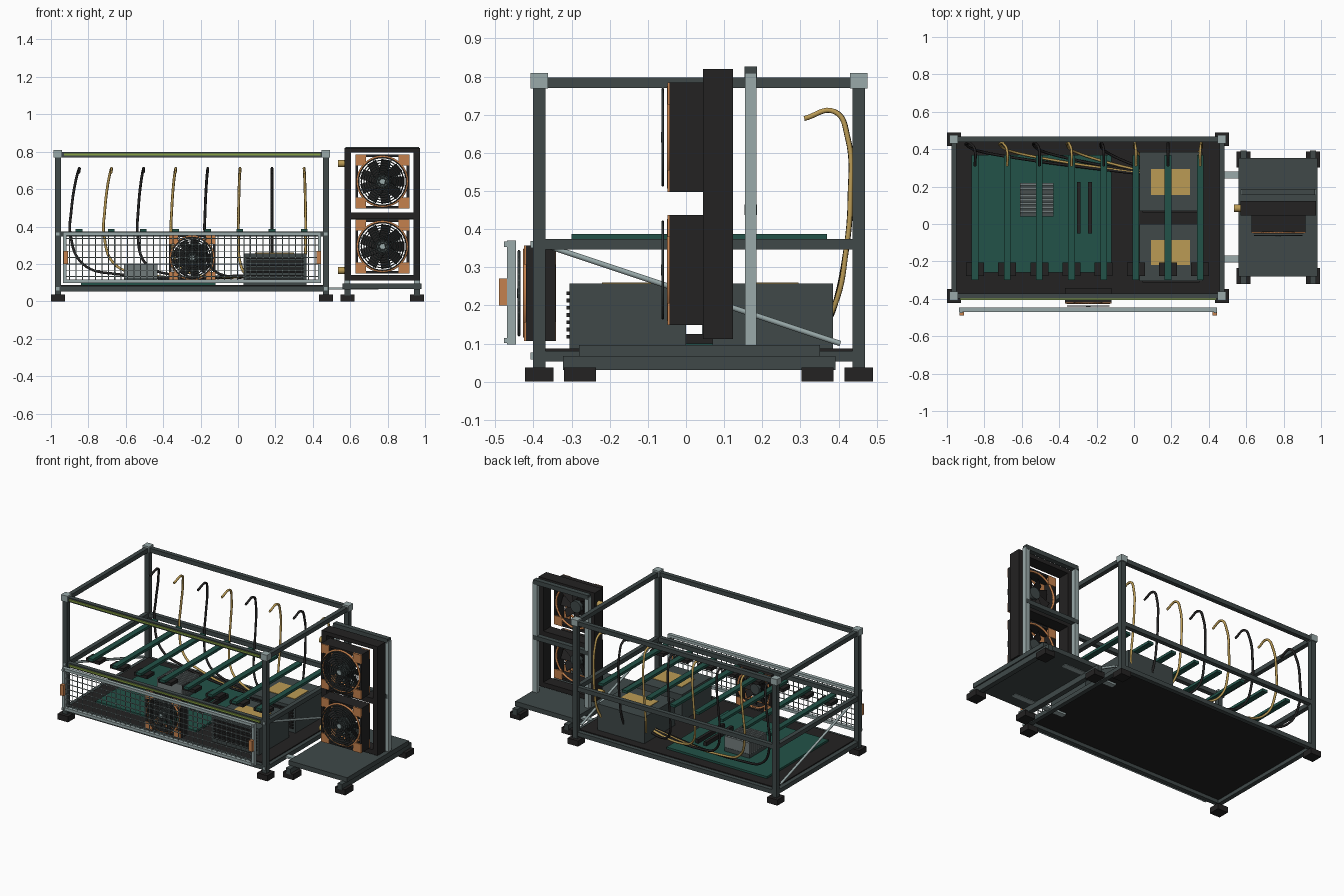
import bpy, bmesh, math
from mathutils import Matrix, Vector

old = bpy.data.objects.get("Cube")
if old:
    bpy.data.objects.remove(old, do_unlink=True)


def material(name, r, g, b):
    m = bpy.data.materials.new(name)
    m.use_nodes = True
    m.diffuse_color = (r, g, b, 1)
    m.node_tree.nodes["Principled BSDF"].inputs["Base Color"].default_value = (r, g, b, 1)
    return m


SLATE = material("slate frame", 0.05, 0.066, 0.066)
STEEL = material("light steel", 0.32, 0.4, 0.4)
BLACK = material("black plastic", 0.017, 0.016, 0.016)
GREEN = material("board green", 0.016, 0.085, 0.065)
ORANGE = material("copper orange", 0.56, 0.22, 0.075)
GOLD = material("gold", 0.5, 0.33, 0.09)
SILVER = material("heat sink grey", 0.17, 0.2, 0.2)
LIME = material("lime strip", 0.25, 0.36, 0.06)


def finish(name, bm, mat):
    me = bpy.data.meshes.new(name)
    bm.to_mesh(me)
    bm.free()
    me.materials.append(mat)
    ob = bpy.data.objects.new(name, me)
    bpy.context.collection.objects.link(ob)
    return ob


def boxes(name, mat, items):
    """Each item is (x range, y range, z range)."""
    bm = bmesh.new()
    for item in items:
        mid = Vector([(a + b) / 2 for a, b in item])
        size = [b - a for a, b in item]
        bmesh.ops.create_cube(bm, size=1, matrix=Matrix.Translation(mid) @ Matrix.Diagonal((*size, 1)))
    return finish(name, bm, mat)


def near(c, half):
    return (c - half, c + half)


def tubes(name, mat, paths, radius, cyclic=False, smooth=False):
    cu = bpy.data.curves.new(name, 'CURVE')
    cu.dimensions = '3D'
    cu.bevel_depth = radius
    cu.bevel_resolution = 1
    cu.resolution_u = 8
    for path in paths:
        sp = cu.splines.new('BEZIER' if smooth else 'POLY')
        pts = sp.bezier_points if smooth else sp.points
        pts.add(len(path) - 1)
        for p, co in zip(pts, path):
            if smooth:
                p.co = co
                p.handle_left_type = p.handle_right_type = 'AUTO'
            else:
                p.co = (*co, 1)
        sp.use_cyclic_u = cyclic
    cu.materials.append(mat)
    ob = bpy.data.objects.new(name, cu)
    bpy.context.collection.objects.link(ob)
    return ob


def cylinder(name, mat, loc, r, depth, axis):
    rot = (math.pi / 2, 0, 0) if axis == 'Y' else (0, math.pi / 2, 0)
    bpy.ops.mesh.primitive_cylinder_add(vertices=24, radius=r, depth=depth, location=loc, rotation=rot)
    ob = bpy.context.object
    ob.name = name
    ob.data.materials.append(mat)
    bpy.ops.object.shade_smooth_by_angle()


def circle(x, y, z, r, n=40):
    return [(x + r * math.cos(t * math.tau / n), y, z + r * math.sin(t * math.tau / n)) for t in range(n)]


def fan(name, x, z, y0, y1, h):
    """Square case with coloured corners, ring, blades and a wire guard."""
    w, pad, y = 0.014, 0.2 * h, (y0 + y1) / 2
    case = [(near(x + s * (h - w / 2), w / 2), (y0, y1), near(z, h)) for s in (-1, 1)]
    case += [(near(x, h), (y0, y1), near(z + s * (h - w / 2), w / 2)) for s in (-1, 1)]
    boxes(name + "_case", BLACK, case)
    boxes(name + "_corner_pads", ORANGE,
          [(near(x + sx * (h - pad), pad), near(yy, 0.005), near(z + sz * (h - pad), pad))
           for sx in (-1, 1) for sz in (-1, 1) for yy in (y0, y1 - 0.004)])
    tubes(name + "_ring", ORANGE, [circle(x, y0, z, 0.92 * h), circle(x, y1 - 0.006, z, 0.92 * h)], 0.007, True)
    # Pitched blades
    bm = bmesh.new()
    for k in range(9):
        m = (Matrix.Translation((x, y, z)) @ Matrix.Rotation(k * math.tau / 9, 4, 'Y')
             @ Matrix.Translation((0.52 * h, 0, 0)) @ Matrix.Rotation(math.radians(28), 4, 'X')
             @ Matrix.Diagonal((0.6 * h, 0.004, 0.4 * h, 1)))
        bmesh.ops.create_cube(bm, size=1, matrix=m)
    finish(name + "_blades", bm, BLACK)
    cylinder(name + "_hub", SLATE, (x, y, z), 0.26 * h, (y1 - y0) * 0.7, 'Y')
    # Wire guard
    yg = y0 - 0.018
    tubes(name + "_guard_rings", SLATE, [circle(x, yg, z, h * (0.12 + 0.095 * k)) for k in range(9)], 0.0035, True)
    spokes = [k * math.tau / 8 + math.tau / 16 for k in range(8)]
    tubes(name + "_guard_spokes", SLATE,
          [[(x, yg, z), (x + 0.88 * h * math.cos(a), yg, z + 0.88 * h * math.sin(a))] for a in spokes], 0.003)
    cylinder(name + "_cap", STEEL, (x, yg - 0.002, z), 0.1 * h, 0.006, 'Y')


# Open frame
XS, YS = (-0.963, 0.47), (-0.385, 0.453)
corners = [(x, y) for x in XS for y in YS]
boxes("frame_posts", SLATE, [(near(x, 0.016), near(y, 0.016), (0.03, 0.79)) for x, y in corners])
for label, zc in (("bottom", 0.067), ("middle", 0.36), ("top", 0.784)):
    boxes(label + "_rails", SLATE,
          [(XS, near(y, 0.014), near(zc, 0.014)) for y in YS]
          + [(near(x, 0.014), YS, near(zc, 0.014)) for x in XS])
boxes("corner_joints", STEEL, [(near(x, 0.023), near(y, 0.023), (0.769, 0.809)) for x, y in corners])
boxes("frame_feet", BLACK, [(near(x, 0.037), near(y, 0.037), (0, 0.037)) for x, y in corners])
boxes("frame_bolts", STEEL, [(near(x, 0.009), (-0.408, -0.4), near(z, 0.009)) for x in XS for z in (0.067, 0.36)])
boxes("light_strips", LIME, [((-0.93, 0.44), (-0.406, -0.398), near(z, 0.006)) for z in (0.785, 0.36)])
boxes("tray", BLACK, [((-0.95, 0.46), (-0.375, 0.44), (0.076, 0.087))])
tubes("diagonal_braces", STEEL, [[(x, -0.36, 0.355), (x, 0.405, 0.1)] for x in XS], 0.008)

# Front mesh panel
L, R, B, T, Y = -0.935, 0.445, 0.098, 0.37, (-0.47, -0.446)
boxes("mesh_panel_frame", STEEL,
      [((L, R), Y, (B, B + 0.018)), ((L, R), Y, (T - 0.018, T)),
       ((L, L + 0.018), Y, (B, T)), ((R - 0.018, R), Y, (B, T))])
wires = [[(L + (R - L) * k / 40, -0.458, B), (L + (R - L) * k / 40, -0.458, T)] for k in range(1, 40)]
wires += [[(L, -0.458, B + (T - B) * k / 8), (R, -0.458, B + (T - B) * k / 8)] for k in range(1, 8)]
tubes("wire_mesh", STEEL, wires, 0.0028)
boxes("panel_latches", ORANGE, [(near(x, 0.012), (-0.49, -0.468), (0.2, 0.27)) for x in (-0.922, 0.432)])
boxes("panel_screws", STEEL,
      [(near(x, 0.007), (-0.477, -0.468), near(z, 0.007)) for x in (L + 0.01, R - 0.01) for z in (B + 0.01, T - 0.01)])

# Main board with heat sink and slots
boxes("main_board", GREEN, [((-0.84, -0.12), (-0.26, 0.37), (0.087, 0.1))])
boxes("heat_sink_base", SLATE, [((-0.61, -0.43), (0.04, 0.22), (0.1, 0.125))])
boxes("heat_sink_fins", SILVER, [((-0.61, -0.43), near(0.048 + 0.0205 * k, 0.006), (0.12, 0.197)) for k in range(9)])
boxes("board_slots", BLACK, [(near(x, 0.01), (-0.05, 0.225), (0.1, 0.125)) for x in (-0.295, -0.235)])

# Power supplies
for label, y0, y1, ly0, ly1 in (("front", -0.305, 0.0, -0.22, -0.085), ("rear", 0.07, 0.385, 0.155, 0.295)):
    boxes(label + "_power_supply", SLATE, [((0.03, 0.365), (y0, y1), (0.087, 0.257))])
    boxes(label + "_supply_label", GOLD, [((0.09, 0.3), (ly0, ly1), (0.256, 0.26))])
    boxes(label + "_supply_slats", BLACK,
          [((0.045, 0.35), (y0 - 0.009, y0), near(0.118 + 0.019 * k, 0.005)) for k in range(7)])

# Riser bars and their sockets
RISERS = [-0.85 + 0.172 * k for k in range(8)]
boxes("riser_bars", GREEN, [(near(x, 0.018), (-0.3, 0.37), (0.37, 0.387)) for x in RISERS])
boxes("riser_sockets", BLACK, [(near(x, 0.048), (-0.277, -0.205), (0.35, 0.371)) for x in RISERS])

# Hooked cables running down to the power supply
for k, x in enumerate(RISERS):
    reach = 0.18 - x
    d = -0.045 * reach
    path = [(x, 0.31, 0.69), (x, 0.39, 0.708), (x + 0.4 * d, 0.424, 0.64), (x + 0.9 * d, 0.431, 0.48),
            (x + d, 0.422, 0.36), (x + 0.02 * reach, 0.39, 0.2),
            (x + 0.2 * reach, 0.355, 0.145), (0.18, 0.25, 0.14)]
    tubes("cable_%d" % (k + 1), GOLD if k % 2 else BLACK, [path], 0.0075, smooth=True)

# Front fan
fan("front_fan", -0.245, 0.232, -0.42, -0.342, 0.125)

# Radiator stand
SX, FY = (0.585, 0.957), (-0.278, 0.345)
boxes("stand_plate", SLATE, [((0.56, 0.98), (-0.28, 0.352), (0.066, 0.096))])
boxes("stand_rails", SLATE, [(near(x, 0.016), (-0.322, 0.392), (0.03, 0.067)) for x in SX])
boxes("stand_feet", BLACK, [(near(x, 0.037), near(y, 0.042), (0, 0.037)) for x in SX for y in FY])
boxes("link_plates", STEEL, [((0.37, 0.75), near(y, 0.018), (0.063, 0.075)) for y in (-0.187, 0.262)])
boxes("stand_posts", STEEL, [(near(x, 0.015), (0.155, 0.185), (0.096, 0.81)) for x in SX])
boxes("stand_crossbars", SLATE, [((0.575, 0.967), (0.154, 0.186), z) for z in ((0.797, 0.826), (0.437, 0.465))])

# Radiator frame with two fans
RY = (0.045, 0.123)
boxes("radiator_frame", BLACK,
      [((0.57, 0.603), RY, (0.112, 0.82)), ((0.939, 0.972), RY, (0.112, 0.82)),
       ((0.57, 0.972), RY, (0.795, 0.82)), ((0.57, 0.972), RY, (0.112, 0.142)),
       ((0.57, 0.972), RY, (0.44, 0.475))])
for label, zc in (("lower_fan", 0.293), ("upper_fan", 0.641)):
    fan(label, 0.772, zc, -0.043, 0.045, 0.144)
for label, zc in (("lower_fitting", 0.165), ("upper_fitting", 0.737)):
    cylinder(label, GOLD, (0.555, 0.084, zc), 0.019, 0.04, 'X')
